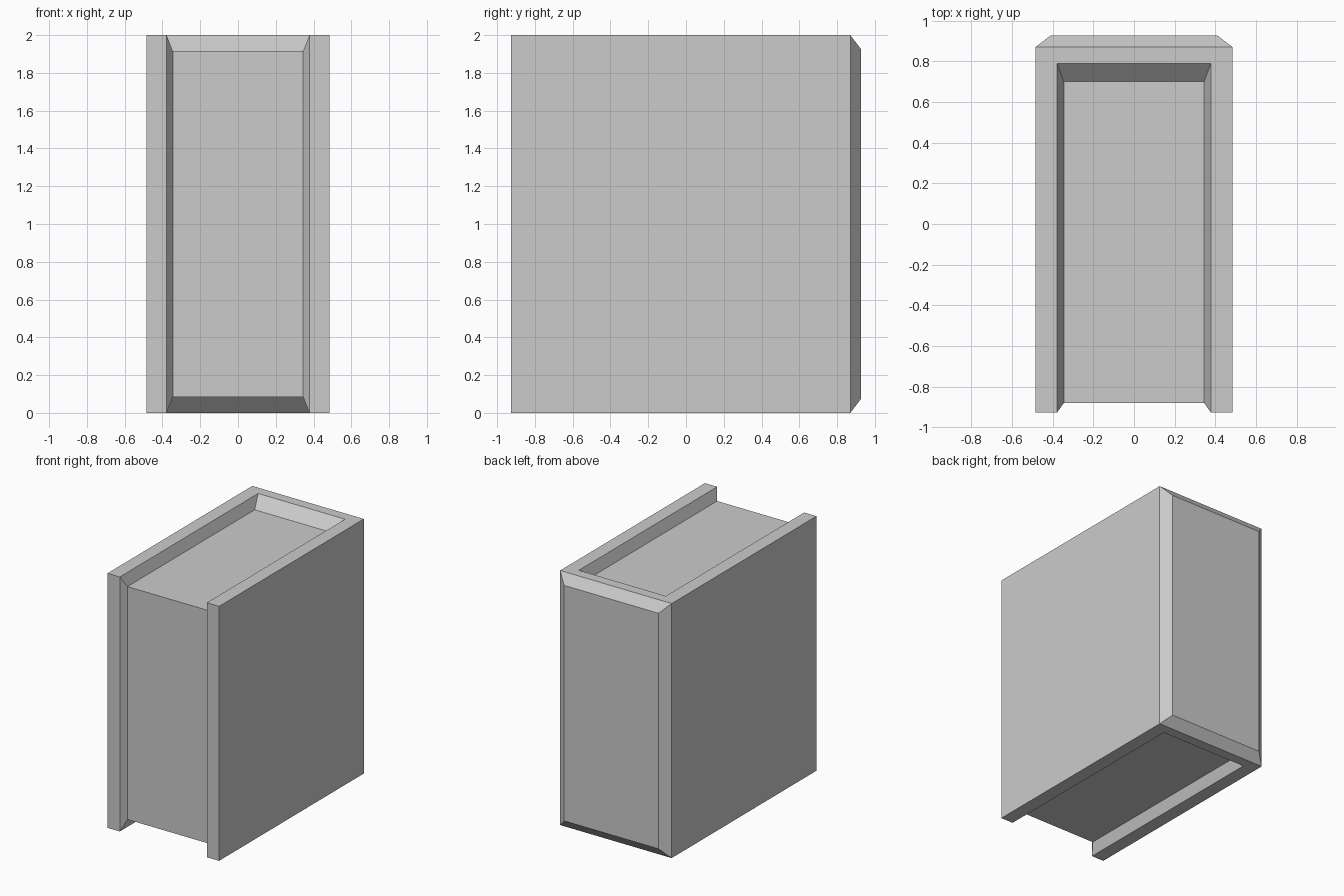
import bpy, bmesh

if "Cube" in bpy.data.objects:
    bpy.data.objects.remove(bpy.data.objects["Cube"])

bm = bmesh.new()


def page_loop(x, front, back, h):
    """Loop running around the open top, front and bottom of the book."""
    half = [(back, h), (front, h), (front, -h), (back, -h)]
    pts = [(x, y, z) for y, z in half] + [(-x, y, z) for y, z in reversed(half)]
    return [bm.verts.new((px, py, pz + 1)) for px, py, pz in pts]


def bridge(a, b):
    """Quads between two closed loops of equal length."""
    n = len(a)
    for i in range(n):
        j = (i + 1) % n
        bm.faces.new((a[i], a[j], b[j], b[i]))


# Outer cover edge, inner cover edge, recessed page block
outer = page_loop(0.485, -0.927, 0.87, 1.0)
rim = page_loop(0.378, -0.927, 0.79, 1.0)
pages = page_loop(0.345, -0.88, 0.70, 0.915)
bridge(outer, rim)
bridge(rim, pages)

# Page faces: top, front, bottom
for i in range(3):
    bm.faces.new((pages[i], pages[i + 1], pages[6 - i], pages[7 - i]))

# Flat cover boards
bm.faces.new(outer[:4])
bm.faces.new(outer[4:])

# Spine with chamfered border
spine_edge = [outer[0], outer[3], outer[4], outer[7]]
spine = [bm.verts.new((x, 0.927, z))
         for x, z in ((0.41, 1.925), (0.41, 0.075), (-0.41, 0.075), (-0.41, 1.925))]
bridge(spine_edge, spine)
bm.faces.new(spine)

bmesh.ops.recalc_face_normals(bm, faces=bm.faces)
mesh = bpy.data.meshes.new("book")
bm.to_mesh(mesh)
bm.free()
bpy.context.collection.objects.link(bpy.data.objects.new("book", mesh))
